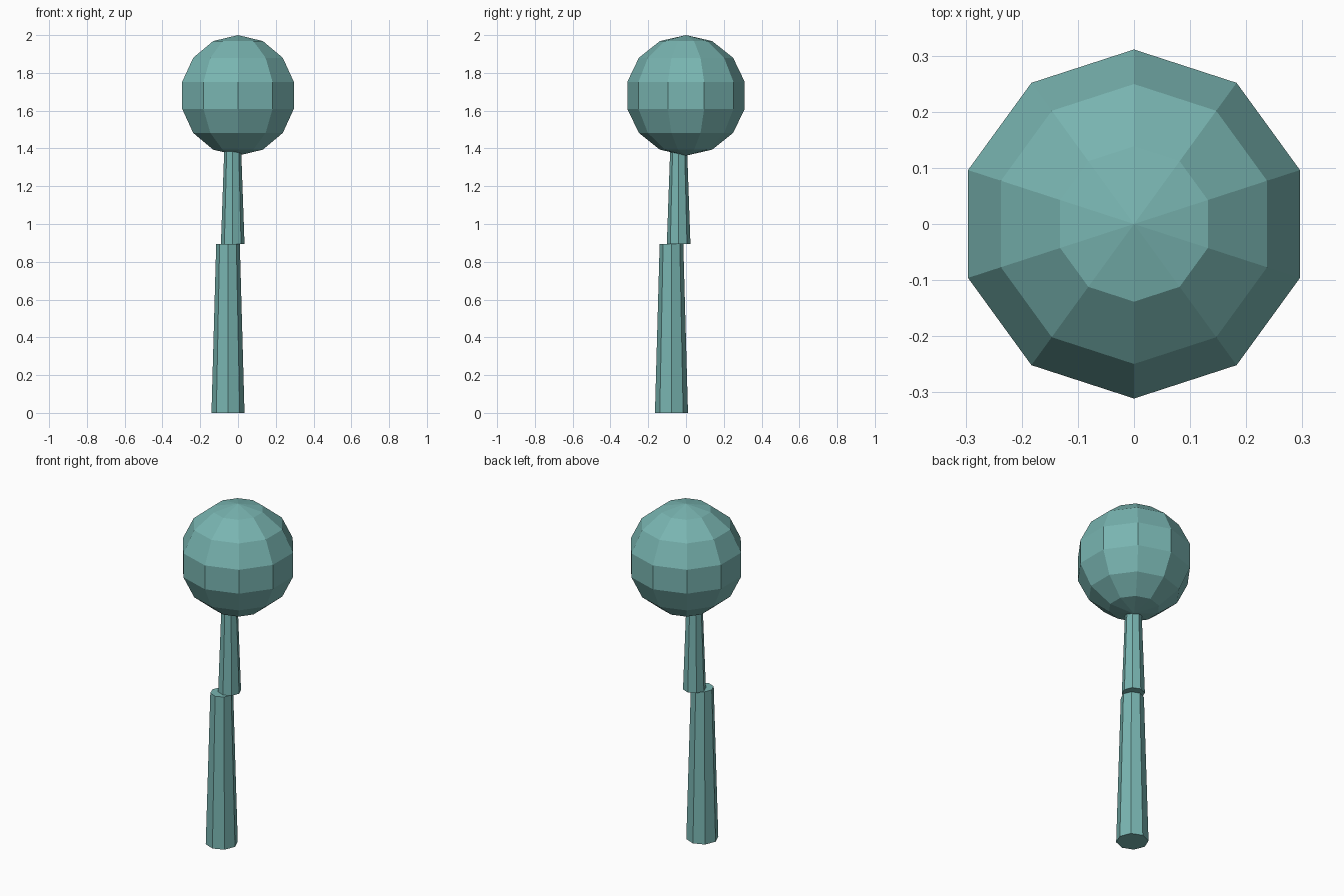
import bpy

if "Cube" in bpy.data.objects:
    bpy.data.objects.remove(bpy.data.objects["Cube"])

teal = bpy.data.materials.new("teal")
teal.diffuse_color = (0.19, 0.46, 0.44, 1.0)
teal.use_nodes = True
teal.node_tree.nodes["Principled BSDF"].inputs["Base Color"].default_value = teal.diffuse_color


def finish(name):
    obj = bpy.context.object
    obj.name = name
    obj.data.materials.append(teal)
    return obj


def trunk_section(name, x, y, z0, z1, r0, r1):
    """Tapered eight-sided trunk piece standing from z0 to z1."""
    bpy.ops.mesh.primitive_cone_add(vertices=8, radius1=r0, radius2=r1,
                                    depth=z1 - z0, location=(x, y, (z0 + z1) / 2))
    return finish(name)


# Trunk: two offset tapered sections, the upper one ending inside the crown
trunk_section("lower_trunk", -0.053, -0.077, 0.0, 0.895, 0.0875, 0.0625)
trunk_section("upper_trunk", -0.028, -0.039, 0.895, 1.60, 0.0625, 0.0375)

# Crown: faceted low-poly ball
bpy.ops.mesh.primitive_uv_sphere_add(segments=10, ring_count=7, radius=0.319,
                                     location=(0, 0, 1.681))
finish("crown")
